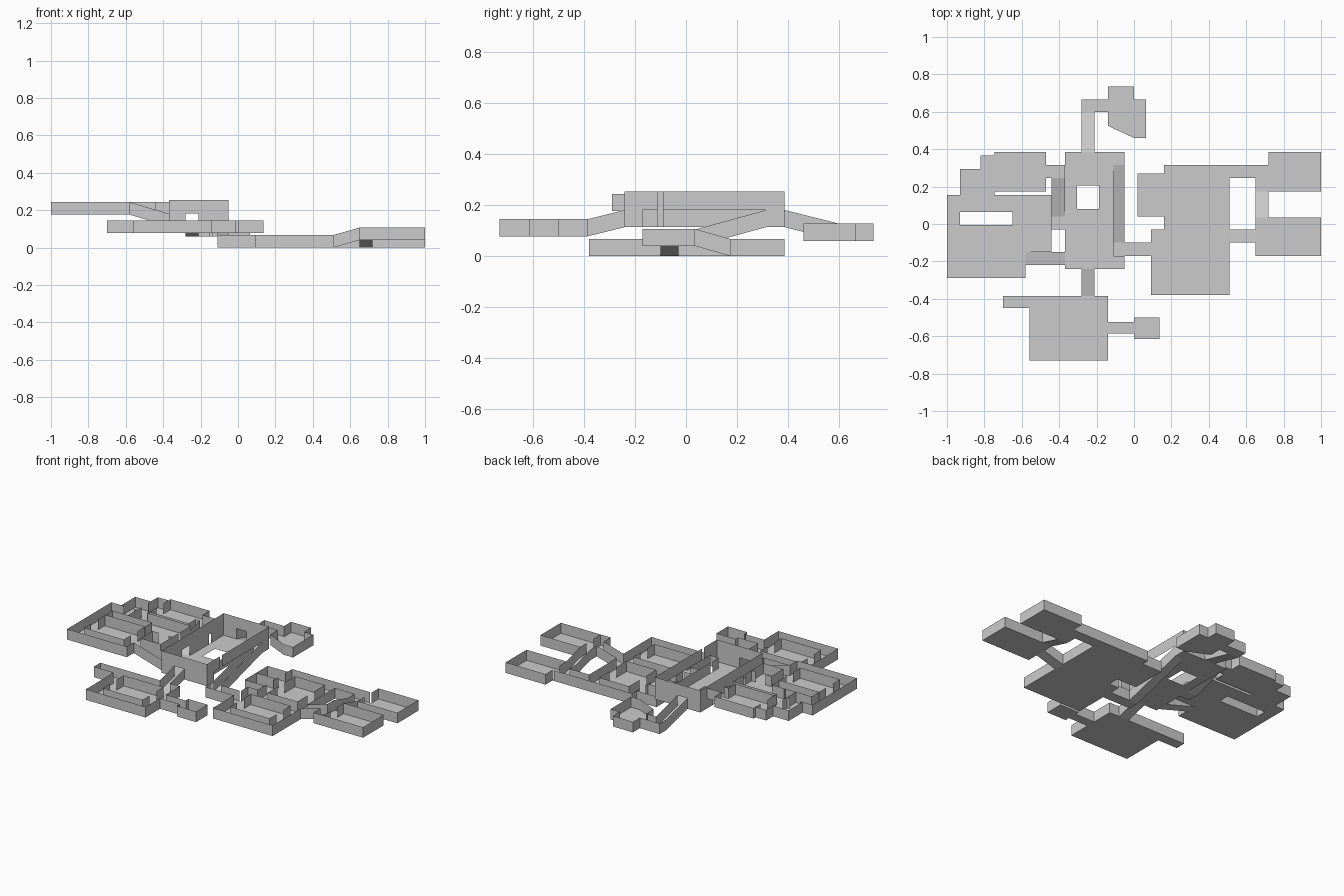
import bpy, bmesh
from mathutils import Vector

if "Cube" in bpy.data.objects:
    bpy.data.objects.remove(bpy.data.objects["Cube"])

H = 0.067  # standard wall height

# Doorways: boxes (x0, y0, x1, y1); walls running inside one are left open up to H
DOORS = [(a - .01 if a == c else a, b - .01 if b == d else b,
          c + .01 if a == c else c, d + .01 if b == d else d) for a, b, c, d in [
    (-.11, -.10, -.05, -.10), (.51, -.10, .51, -.03), (.65, .175, .72, .175),
    (.72, .245, .72, .315), (.65, -.10, .65, -.03), (.72, -.10, .72, -.03),
    (.65, .035, .72, .035), (.09, -.17, .09, -.10), (.16, .06, .16, .13),
    (.16, .18, .16, .25), (.23, .07, .23, .14), (.44, .07, .44, .14),
    (.16, -.24, .16, -.17), (.44, -.24, .44, -.17),
    (-.28, -.24, -.21, -.24), (-.28, .385, -.21, .385), (-.28, -.385, -.21, -.385),
    (-.28, .60, -.21, .60), (-.37, -.22, -.37, -.15), (-.37, -.035, -.37, .035),
    (-.44, .04, -.37, .04), (-.44, .245, -.37, .245), (-.58, -.22, -.58, -.15),
    (-.93, -.15, -.93, -.08), (-.65, -.15, -.65, -.08), (-.745, .245, -.745, .315),
    (-.91, .155, -.84, .155), (-.82, .20, -.82, .27), (-.745, .08, -.745, .15),
    (-.54, -.03, -.47, -.03),
    (-.49, -.59, -.49, -.52), (-.21, -.59, -.21, -.52),
    (0, -.585, 0, -.525), (-.14, .60, -.14, .665)]]


def quad(bm, p, q, lo, hi):
    up = Vector((0, 0, 1))
    bm.faces.new([bm.verts.new(v) for v in (p + up * lo, q + up * lo, q + up * hi, p + up * hi)])


def wall(bm, p, q, h=H):
    """Wall from p to q, split at doorways, with a lintel if it is tall."""
    p, q = Vector(p), Vector(q)
    d = q - p
    cuts = {0.0, 1.0}
    for box in DOORS:
        for k in (0, 1):
            if abs(d[k]) > 1e-6:
                cuts |= {t for t in ((box[k] - p[k]) / d[k], (box[k + 2] - p[k]) / d[k]) if 0 < t < 1}
    cuts = sorted(cuts)
    solid = []
    for s, e in zip(cuts, cuts[1:]):
        m = p + d * (s + e) / 2
        is_open = any(b[0] < m.x < b[2] and b[1] < m.y < b[3] for b in DOORS)
        if solid and solid[-1][2] == is_open:
            solid[-1][1] = e
        else:
            solid.append([s, e, is_open])
    for s, e, is_open in solid:
        if not is_open:
            quad(bm, p + d * s, p + d * e, 0, h)
        elif h > H + .01:
            quad(bm, p + d * s, p + d * e, H, h)


def rect(x0, y0, x1, y1):
    return [(x0, y0), (x1, y0), (x1, y1), (x0, y1)]


def loop_edges(pts):
    return list(zip(pts, pts[1:] + pts[:1]))


def finish(bm, name):
    me = bpy.data.meshes.new(name)
    bm.to_mesh(me)
    bm.free()
    bpy.context.collection.objects.link(bpy.data.objects.new(name, me))


def level(name, z, outline, holes=(), inner=(), walls=None):
    """Flat floor with holes, surrounding walls and inner wall segments."""
    bm = bmesh.new()
    edges = []
    for pts in [outline, *holes]:
        vs = [bm.verts.new((x, y, z)) for x, y in pts]
        edges += [bm.edges.new(e) for e in loop_edges(vs)]
    bmesh.ops.triangle_fill(bm, edges=edges, use_beauty=True, normal=(0, 0, 1))
    for f in bm.faces:
        f.normal_update()
        if f.normal.z < 0:
            f.normal_flip()
    if walls is None:
        walls = [(a, b, H) for pts in [outline, *holes] for a, b in loop_edges(pts)]
    for a, b, h in walls + [(a, b, H) for a, b in inner]:
        wall(bm, (*a, z), (*b, z), h)
    finish(bm, name)


def ramp(name, p, q, w):
    """Sloping passage with two side walls; p and q are centre line ends."""
    bm = bmesh.new()
    p, q = Vector(p), Vector(q)
    side = (q - p).cross(Vector((0, 0, 1))).normalized() * w / 2
    bm.faces.new([bm.verts.new(v) for v in (p + side, q + side, q - side, p - side)])
    for s in (side, -side):
        quad(bm, p + s, q + s, 0, H)
    finish(bm, name)


# East lower level: two ringed rooms, side cells and passages
level("east_level", 0, [
    (-.11, -.17), (.09, -.17), (.09, -.38), (.51, -.38), (.51, .245), (.65, .245),
    (.65, .175), (.72, .175), (.72, .315), (.16, .315), (.16, .27), (.02, .27),
    (.02, .04), (.16, .04), (.16, -.03), (.09, -.03), (.09, -.10), (-.11, -.10)],
    inner=loop_edges(rect(.23, -.03, .44, .245)) + loop_edges(rect(.16, -.31, .44, -.10))
    + [((.02, .155), (.16, .155)), ((.16, .04), (.16, .27))])
level("east_back_room", 0, rect(.72, .175, 1, .385))
level("east_landing", .04, rect(.65, -.17, .72, .035))
level("east_front_room", .04, rect(.72, -.17, 1, .035))
ramp("east_ramp", (.51, -.065, 0), (.65, -.065, .04), .07)
ramp("landing_ramp", (.685, .035, .04), (.685, .175, 0), .07)

# Central tall hall with a floor pit and a ramp slot on its east side
T = .14
ZC = .114
level("central_hall", ZC, [
    (-.37, -.24), (-.05, -.24), (-.05, -.17), (-.11, -.17), (-.11, .315),
    (-.05, .315), (-.05, .385), (-.37, .385)],
    holes=[rect(-.305, .08, -.187, .205)],
    walls=[((-.37, -.24), (-.05, -.24), T), ((-.05, -.24), (-.05, -.17), T),
           ((-.11, -.17), (-.11, .315), H), ((-.11, -.17), (-.05, -.17), H),
           ((-.05, .315), (-.05, .385), T),
           ((-.05, .385), (-.37, .385), T), ((-.37, .385), (-.37, -.24), T)])
bm = bmesh.new()
wall(bm, (-.05, -.17, ZC + H), (-.05, .315, ZC + H), T - H)
finish(bm, "hall_east_upper_wall")
ramp("hall_east_ramp", (-.08, -.10, 0), (-.08, .315, ZC), .06)

# West upper level: ringed room, side cells and back room
ZW = .176
level("west_level", ZW, [
    (-1, -.29), (-.58, -.29), (-.58, -.15), (-.44, -.15), (-.44, .155), (-.745, .155),
    (-.745, .175), (-.47, .175), (-.47, .245), (-.37, .245), (-.37, .315), (-.47, .315),
    (-.47, .385), (-.745, .385), (-.745, .365), (-.82, .365), (-.82, .295),
    (-.93, .295), (-.93, .155), (-1, .155)],
    holes=[rect(-.93, -.005, -.65, .065)],
    inner=loop_edges(rect(-.93, -.22, -.65, -.012))
    + [((-.58, -.03), (-.44, -.03)), ((-.58, -.15), (-.58, -.03)),
       ((-.745, .065), (-.745, .385)), ((-.82, .065), (-.82, .295)),
       ((-.93, .155), (-.82, .155))])
ramp("west_front_ramp", (-.37, -.185, ZC), (-.58, -.185, ZW), .07)
level("west_landing", ZC, rect(-.44, -.03, -.37, .04))
ramp("west_back_ramp", (-.405, .04, ZC), (-.405, .245, ZW), .07)

# Front level: ringed room with a dead-end passage and a small cell
ZF = .078
level("front_level", ZF, [
    (-.56, -.73), (-.14, -.73), (-.14, -.585), (0, -.585), (0, -.615), (.135, -.615),
    (.135, -.50), (0, -.50), (0, -.525), (-.14, -.525), (-.14, -.385), (-.70, -.385),
    (-.70, -.45), (-.56, -.45)],
    inner=loop_edges(rect(-.49, -.66, -.21, -.45)))
ramp("front_ramp", (-.245, -.24, ZC), (-.245, -.385, ZF), .07)

# Back level: bent passage into an angled room
ZB = .06
level("back_level", ZB, [
    (-.28, .60), (-.14, .60), (-.14, .525), (0, .46), (.065, .46), (.065, .665),
    (0, .665), (0, .735), (-.14, .735), (-.14, .665), (-.28, .665)])
ramp("back_ramp", (-.245, .385, ZC), (-.245, .60, ZB), .07)
